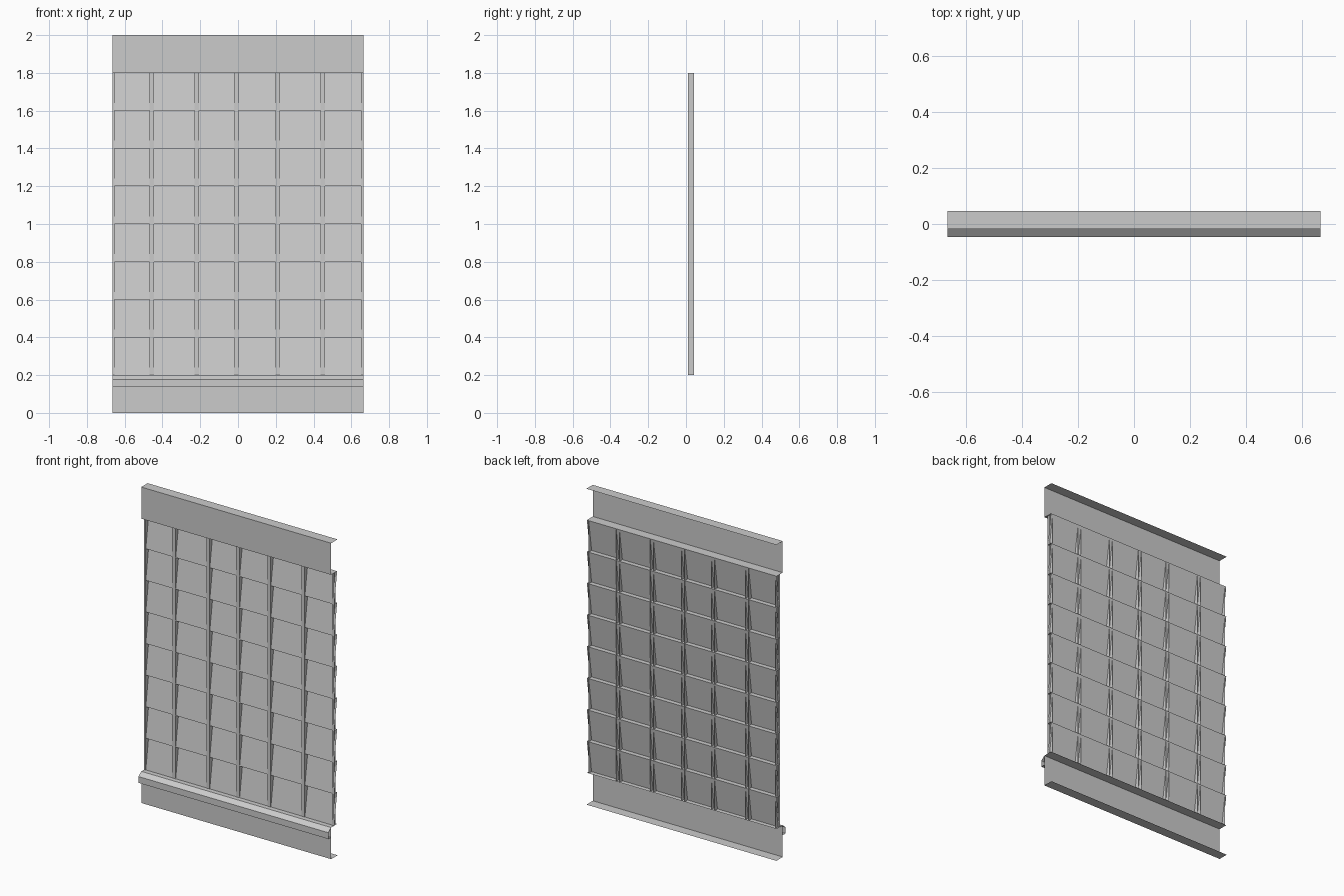
import bpy, bmesh

if "Cube" in bpy.data.objects:
    bpy.data.objects.remove(bpy.data.objects["Cube"])

HALF = 0.665                      # half width of the panel
FACE, BACK = -0.018, 0.046        # rail face and rear edge of rails
REC_F, REC_B = 0.011, 0.042       # front and rear of the recessed field


def add_mesh(name, strips):
    """Each strip is two matching rows of points joined by quads."""
    bm = bmesh.new()
    for a, b in strips:
        va = [bm.verts.new(p) for p in a]
        vb = [bm.verts.new(p) for p in b]
        for i in range(len(a) - 1):
            bm.faces.new((va[i], va[i + 1], vb[i + 1], vb[i]))
    me = bpy.data.meshes.new(name)
    bm.to_mesh(me)
    bm.free()
    ob = bpy.data.objects.new(name, me)
    bpy.context.collection.objects.link(ob)
    return ob


def along_x(name, profile, x0=-HALF, x1=HALF):
    """Sweep a (y, z) profile across the width, open at both ends."""
    return add_mesh(name, [([(x0, y, z) for y, z in profile],
                            [(x1, y, z) for y, z in profile])])


# Top rail: folded sheet with a top flange and a return over the shingles
along_x("top_rail", [(BACK, 2.0), (FACE, 2.0), (FACE, 1.8), (REC_B, 1.8)])

# Bottom rail, folded the same way
along_x("bottom_rail", [(REC_B, 0.2), (FACE, 0.2), (FACE, 0.0), (BACK, 0.0)])

# Projecting sill moulding with a sloped top
along_x("sill", [(FACE, 0.2), (-0.046, 0.178), (-0.046, 0.138), (FACE, 0.138)])

# Eight overlapping boards: lower edge forward, ledge back to the next board
boards = [(REC_B, 1.8)]
for i in range(8):
    z = 1.6 - 0.2 * i
    boards.append((REC_F + 0.002, z))
    if i < 7:
        boards.append((REC_B, z))
along_x("lapped_boards", boards)

# Vertical battens: open-backed channels in front of the boards
def channel(xy):
    return ([(x, y, 1.8) for x, y in xy], [(x, y, 0.2) for x, y in xy])


strips = []
for cx in (-0.457, -0.218, -0.009, 0.21, 0.448):
    l, r = cx - 0.0115, cx + 0.0115
    strips.append(channel([(r, REC_B), (r, REC_F), (l, REC_F), (l, REC_B)]))
# Half battens cut off at both ends
strips.append(channel([(-0.655, REC_B), (-0.655, REC_F), (-HALF, REC_F)]))
strips.append(channel([(HALF, REC_F), (0.652, REC_F), (0.652, REC_B)]))
add_mesh("battens", strips)
